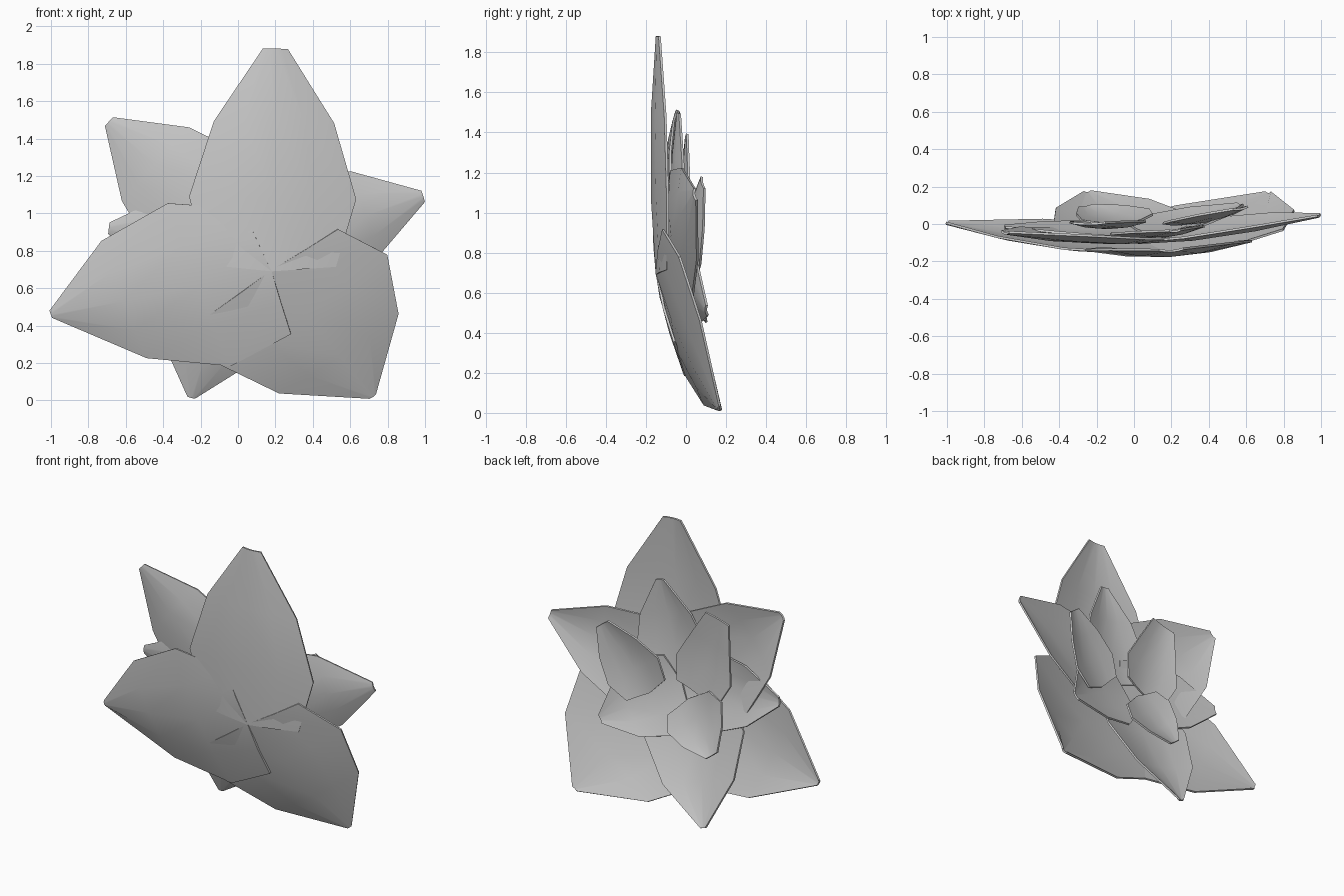
import bpy
from math import radians
from mathutils import Matrix, Vector

if "Cube" in bpy.data.objects:
    bpy.data.objects.remove(bpy.data.objects["Cube"])

FLOWER_AXIS = Vector((-0.05, 0.99, 0.15)).normalized()
ROWS = [0.0, 0.33, 0.67, 1.0]          # stations from base to tip
WIDTHS = [0.37, 0.48, 0.345]           # half-widths below the tip
CUPS = [0.035, 0.055, 0.05, 0.01]      # how far the rims rise to the open side
BOWS = [0.0, -0.025, -0.025, 0.0]      # lengthwise bulge
COLS = [-1.0, -0.5, 0.0, 0.5, 1.0]


def petal(name, base, tip, scale, tip_half, cup, skew=0.0):
    base, tip = Vector(base), Vector(tip)
    axis = (tip - base).normalized()
    side = axis.cross(FLOWER_AXIS).normalized()
    up = side.cross(axis)
    if up.y < 0:
        up = -up
    side = Matrix.Rotation(radians(skew), 3, up) @ side
    halves = [w * scale for w in WIDTHS] + [tip_half]
    verts, faces = [], []
    for i, t in enumerate(ROWS):
        mid = base.lerp(tip, t) + up * BOWS[i] * cup
        for c in COLS:
            p = mid + side * (halves[i] * c) + up * (CUPS[i] * cup * c * c)
            if i == 0:
                p += axis * 0.03 * abs(c)
            verts.append(p)
    n = len(COLS)
    for i in range(len(ROWS) - 1):
        for j in range(n - 1):
            a = i * n + j
            faces.append((a, a + 1, a + n + 1, a + n))
    mesh = bpy.data.meshes.new(name)
    mesh.from_pydata(verts, [], faces)
    mesh.update()
    obj = bpy.data.objects.new(name, mesh)
    bpy.context.collection.objects.link(obj)
    solid = obj.modifiers.new("thickness", 'SOLIDIFY')
    solid.thickness = 0.012
    solid.offset = 0
    bpy.ops.object.select_all(action='DESELECT')
    obj.select_set(True)
    bpy.context.view_layer.objects.active = obj
    bpy.ops.object.modifier_apply(modifier="thickness")
    bpy.ops.object.shade_smooth_by_angle(angle=0.7)


# Four alternating rings of three petals, opening toward +y:
# ring name, cup strength, [(base, tip, width scale, tip half-width, skew)]
RINGS = [
    ("outer_petal", 1.0,
     [((0.18, -0.145, 0.69), (0.20, -0.145, 1.88), 0.93, 0.065, 0),
      ((0.18, -0.145, 0.69), (-1.00, 0.00, 0.46), 0.98, 0.02, -9),
      ((0.18, -0.145, 0.70), (0.72, 0.16, 0.02), 1.11, 0.02, 4)]),
    ("second_petal", 0.9,
     [((0.06, -0.09, 0.80), (-0.69, -0.05, 1.49), 0.77, 0.03, 0),
      ((0.05, -0.09, 0.79), (0.99, 0.04, 1.09), 0.70, 0.03, 0),
      ((0.00, -0.08, 0.80), (-0.25, 0.165, 0.015), 0.76, 0.02, 0)]),
    ("third_petal", 0.7,
     [((0.08, -0.06, 0.84), (0.22, -0.04, 1.50), 0.54, 0.03, 0),
      ((0.07, -0.06, 0.82), (-0.69, -0.02, 0.92), 0.56, 0.03, 0),
      ((0.06, -0.05, 0.83), (0.57, 0.10, 0.51), 0.56, 0.03, 0)]),
    ("inner_petal", 0.6,
     [((0.27, 0.00, 0.73), (0.57, 0.08, 1.15), 0.44, 0.05, 0),
      ((-0.09, -0.01, 0.81), (-0.24, 0.00, 1.37), 0.44, 0.09, 0),
      ((-0.02, 0.00, 0.77), (-0.26, 0.09, 0.48), 0.48, 0.05, 0)]),
]

for ring, cup, petals in RINGS:
    for k, (base, tip, scale, tip_half, skew) in enumerate(petals):
        petal(f"{ring}_{k + 1}", base, tip, scale, tip_half, cup, skew)
